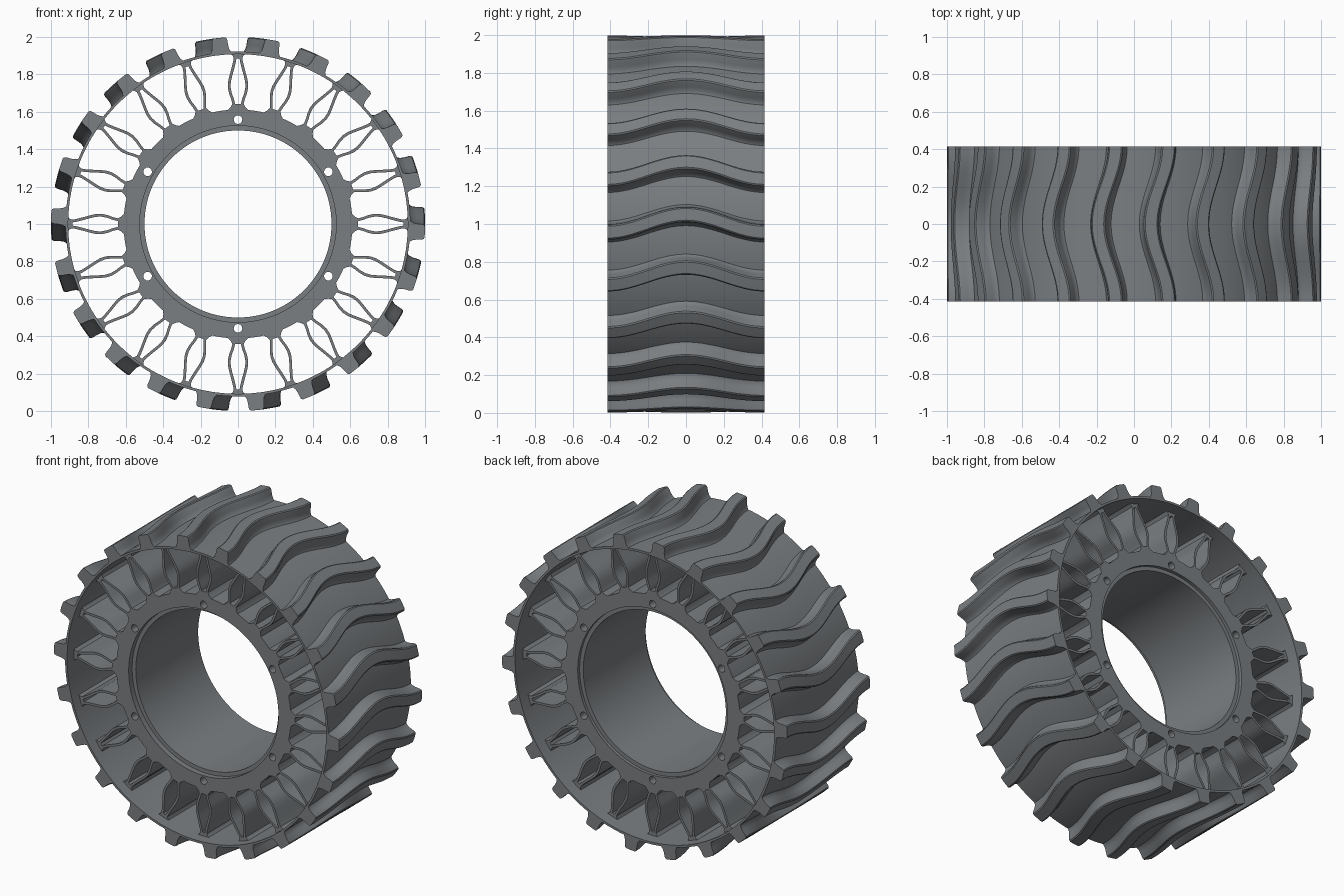
import bpy, bmesh, math
from math import pi, sin, cos, tau

cube = bpy.data.objects.get("Cube")
if cube:
    bpy.data.objects.remove(cube, do_unlink=True)

HALF_WIDTH = 0.415
HUB_FRONT, HUB_BACK = -0.345, 0.335
LUGS, SPOKES, BOLTS = 22, 20, 6

grey = bpy.data.materials.new("dark_grey_rubber")
grey.use_nodes = True
GREY = (0.195, 0.21, 0.222, 1)
grey.diffuse_color = GREY
shader = grey.node_tree.nodes["Principled BSDF"]
shader.inputs["Base Color"].default_value = GREY
shader.inputs["Roughness"].default_value = 0.6


def polar(r, a, y):
    """Point at radius r and angle a around the wheel axle."""
    return (r * cos(a), y, 1 + r * sin(a))


def finish(name, bm):
    bmesh.ops.recalc_face_normals(bm, faces=bm.faces)
    mesh = bpy.data.meshes.new(name)
    bm.to_mesh(mesh)
    bm.free()
    mesh.materials.append(grey)
    ob = bpy.data.objects.new(name, mesh)
    bpy.context.collection.objects.link(ob)
    return ob


def smooth(ob):
    bpy.ops.object.select_all(action='DESELECT')
    ob.select_set(True)
    bpy.context.view_layer.objects.active = ob
    bpy.ops.object.shade_smooth_by_angle(angle=math.radians(32))


def loft(bm, rings, closed=False):
    """Skin a row of equal rings of points, capping the ends if open."""
    loops = [[bm.verts.new(p) for p in ring] for ring in rings]
    pairs = list(zip(loops, loops[1:]))
    if closed:
        pairs.append((loops[-1], loops[0]))
    else:
        bm.faces.new(loops[0])
        bm.faces.new(loops[-1])
    for a, b in pairs:
        for i in range(len(a)):
            j = (i + 1) % len(a)
            bm.faces.new((a[i], a[j], b[j], b[i]))


def lathe(name, profile, steps=132):
    bm = bmesh.new()
    loft(bm, [[polar(r, tau * k / steps, y) for r, y in profile]
              for k in range(steps)], closed=True)
    return finish(name, bm)


# Thin outer band
smooth(lathe("outer_band", [(0.908, -HALF_WIDTH), (0.922, -HALF_WIDTH),
                            (0.922, HALF_WIDTH), (0.908, HALF_WIDTH)]))

# Hub with a stepped bore and through bolt holes
hub = lathe("hub", [(0.5, HUB_FRONT + 0.035), (0.525, HUB_FRONT + 0.035),
                    (0.525, HUB_FRONT), (0.612, HUB_FRONT),
                    (0.612, HUB_BACK), (0.525, HUB_BACK),
                    (0.525, HUB_BACK - 0.02), (0.5, HUB_BACK - 0.02)])
bm = bmesh.new()
for k in range(BOLTS):
    cx, _, cz = polar(0.558, pi / 2 + k * tau / BOLTS, 0)
    loft(bm, [[(cx + 0.023 * cos(t * tau / 20), y, cz + 0.023 * sin(t * tau / 20))
               for t in range(20)] for y in (-0.5, 0.5)])
cutter = finish("bolt_hole_cutter", bm)
cutter.hide_render = True
drill = hub.modifiers.new("bolt_holes", 'BOOLEAN')
drill.operation = 'DIFFERENCE'
drill.solver = 'EXACT'
drill.object = cutter
bpy.context.view_layer.objects.active = hub
hub.select_set(True)
bpy.ops.object.modifier_apply(modifier=drill.name)
bpy.data.objects.remove(cutter, do_unlink=True)
smooth(hub)

# Paired flexible spokes: (radius, sideways offset) of one bowed web
PATH = [(0.605, 0.022), (0.64, 0.022), (0.67, 0.03), (0.70, 0.041), (0.73, 0.047),
        (0.76, 0.046), (0.79, 0.039), (0.83, 0.028), (0.87, 0.018), (0.913, 0.012)]
WEB = 0.0075


def spoke_point(r, t, a, y):
    return (r * cos(a) - t * sin(a), y, 1 + r * sin(a) + t * cos(a))


def plate(bm, outline, a):
    """Extrude a (radius, offset) outline across the hub width."""
    loft(bm, [[spoke_point(r, t, a, y) for r, t in outline]
              for y in (HUB_FRONT, HUB_BACK)])


webs, feet = bmesh.new(), bmesh.new()
FOOT = [(0.6, 0.062), (0.614, 0.05), (0.624, 0.04), (0.642, 0.03)]
TIP = [(0.912, 0.042), (0.902, 0.03), (0.885, 0.022)]
for k in range(SPOKES):
    angle = k * tau / SPOKES
    for side in (1, -1):
        plate(webs, [(r, side * (t + WEB)) for r, t in PATH]
              + [(r, side * (t - WEB)) for r, t in reversed(PATH)], angle)
    for shape in (FOOT, TIP):
        plate(feet, shape + [(r, -t) for r, t in reversed(shape)], angle)
smooth(finish("spoke_webs", webs))
smooth(finish("spoke_feet", feet))

# Wavy tread lugs: half cross-section mirrored, swept across the width
HALF_LUG = [(0.062, 0.915), (0.054, 0.924), (0.047, 0.936), (0.043, 0.955),
            (0.041, 0.985), (0.038, 0.995), (0.031, 1.0)]
SECTION = HALF_LUG + [(0, 1.0)] + [(-t, r) for t, r in reversed(HALF_LUG)]
STEPS = 32
bm = bmesh.new()
for k in range(LUGS):
    rings = []
    for s in range(STEPS + 1):
        y = HALF_WIDTH * (2 * s / STEPS - 1)
        a = k * tau / LUGS + 0.004 + 0.047 * cos(pi * y / HALF_WIDTH)
        rings.append([polar(r, a + t / r, y) for t, r in SECTION])
    loft(bm, rings)
smooth(finish("tread_lugs", bm))
